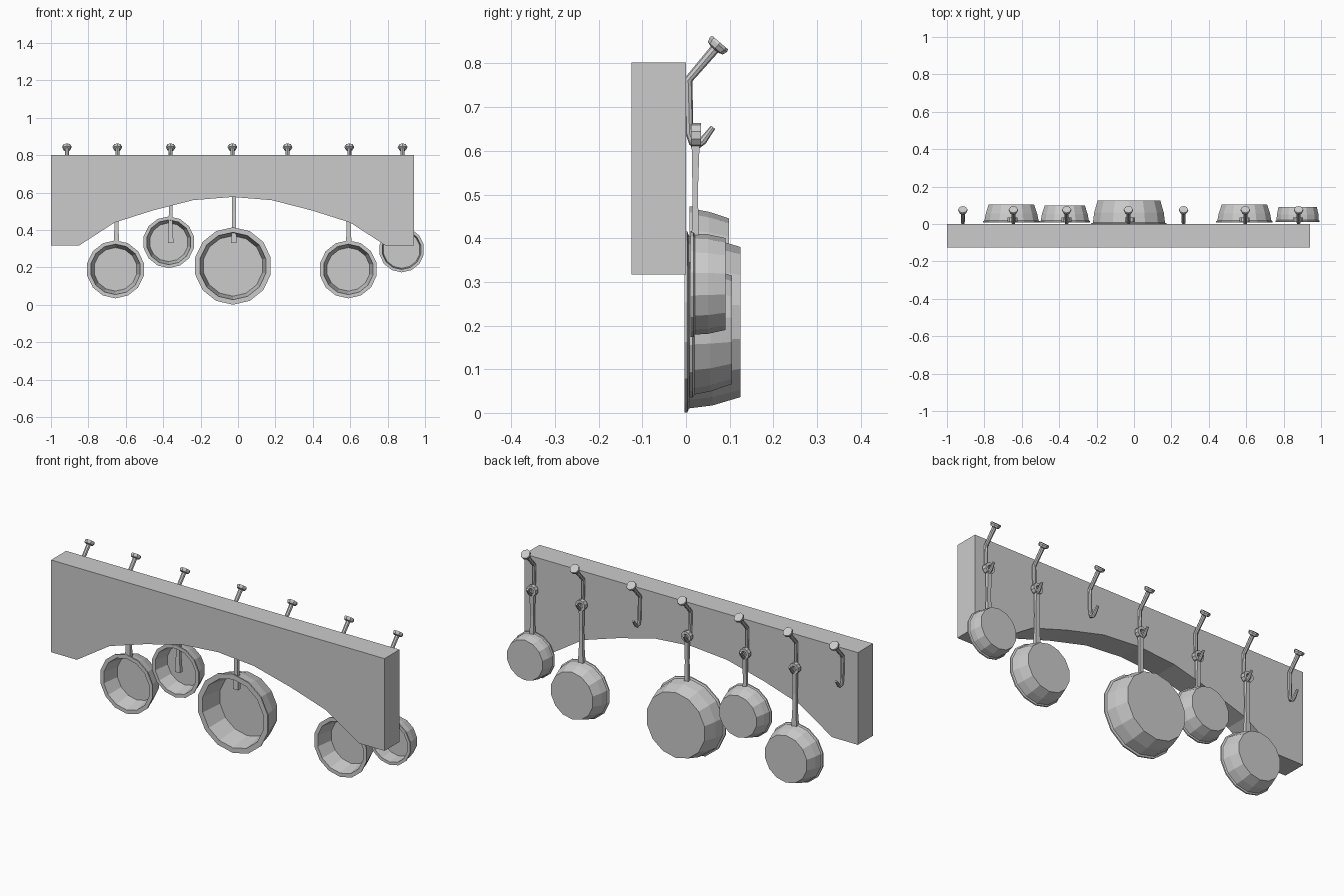
import bpy, bmesh, math
from mathutils import Vector

if "Cube" in bpy.data.objects:
    bpy.data.objects.remove(bpy.data.objects["Cube"])


def finish(name, bm):
    bmesh.ops.recalc_face_normals(bm, faces=bm.faces)
    me = bpy.data.meshes.new(name)
    bm.to_mesh(me)
    bm.free()
    ob = bpy.data.objects.new(name, me)
    bpy.context.collection.objects.link(ob)
    return ob


def loft(bm, rings, caps=True, closed=False):
    """Skin a list of point rings with quads."""
    vs = [[bm.verts.new(p) for p in r] for r in rings]
    n = len(vs[0])
    pairs = list(zip(vs, vs[1:])) + ([(vs[-1], vs[0])] if closed else [])
    for a, b in pairs:
        for i in range(n):
            j = (i + 1) % n
            bm.faces.new((a[i], a[j], b[j], b[i]))
    if caps and not closed:
        bm.faces.new(vs[0])
        bm.faces.new(vs[-1])


def circle(x, y, z, r, n, start=0.0):
    """Ring of points facing along y."""
    return [(x + r * math.sin(start + math.tau * i / n), y,
             z - r * math.cos(start + math.tau * i / n)) for i in range(n)]


# Wall board with an arched underside
def board():
    arch = [(-1, .317), (-.85, .317), (-.66, .44), (-.455, .505), (-.24, .56),
            (-.03, .577), (.18, .56), (.395, .505), (.60, .44), (.79, .317),
            (.94, .317), (.94, .802), (-1, .802)]
    bm = bmesh.new()
    loft(bm, [[(x, y, z) for x, z in arch] for y in (-.125, 0)])
    finish("arched_board", bm)


# Hook: disc-headed peg, vertical shank and upturned tip, as (y, z, radius)
def hook(x):
    path = [(.078, .848, .024), (.074, .843, .026), (.067, .835, .022),
            (.065, .832, .011), (.005, .762, .010), (.008, .640, .009),
            (.015, .619, .009), (.028, .614, .009), (.038, .622, .009),
            (.062, .654, .006)]
    pts = [Vector((x, y, z)) for y, z, r in path]
    side = Vector((1, 0, 0))
    rings = []
    for i, p in enumerate(pts):
        a, b = pts[max(i - 1, 0)], pts[min(i + 1, len(pts) - 1)]
        if i <= 3:                       # keep the disc square to the peg
            a, b = pts[3], pts[4]
        up = (b - a).normalized().cross(side)
        r = path[i][2]
        rings.append([p + r * (math.cos(math.tau * k / 8) * side
                               + math.sin(math.tau * k / 8) * up) for k in range(8)])
    bm = bmesh.new()
    loft(bm, rings)
    finish("hook", bm)


# Open pan: flange rim, curved outer wall, base and inner wall
def pan(x, z, r, y0, y1, base):
    mid = (y0 + y1) / 2
    prof = [(base - .05, y1 - .010), (.87, y0), (1, y0), (1, y0 + .007),
            (.955, y0 + .011), ((base + .955) / 2 + .03, mid), (base, y1)]
    bm = bmesh.new()
    loft(bm, [circle(x, y, z, r * k, 14) for k, y in prof])
    finish("pan", bm)


# Handle: tapered bar ending in a flat ring that sits in the hook
def handle(x):
    bm = bmesh.new()
    secs = [(.33, .015, .010, .032), (.41, .011, .013, .030),
            (.50, .010, .015, .027), (.613, .011, .013, .031)]  # z, half width, y range
    loft(bm, [[(x - w, a, z), (x + w, a, z), (x + w, b, z), (x - w, b, z)]
              for z, w, a, b in secs])
    loft(bm, [circle(x, y, .636, r, 10) for r, y in
              ((.028, .012), (.028, .034), (.014, .034), (.014, .012))], closed=True)
    finish("pan_handle", bm)


board()
for hx in (-.915, -.645, -.36, -.03, .265, .595, .88):
    hook(hx)

# x, z, radius, rim y, base y, base ratio
for p in ((-.655, .19, .155, .008, .105, .80),
          (-.37, .335, .138, .008, .098, .80),
          (-.027, .208, .207, -.004, .125, .83),
          (.59, .19, .155, .008, .105, .80),
          (.875, .295, .121, .010, .090, .87)):
    pan(*p)
for hx in (-.65, -.36, -.022, .592, .878):
    handle(hx)
